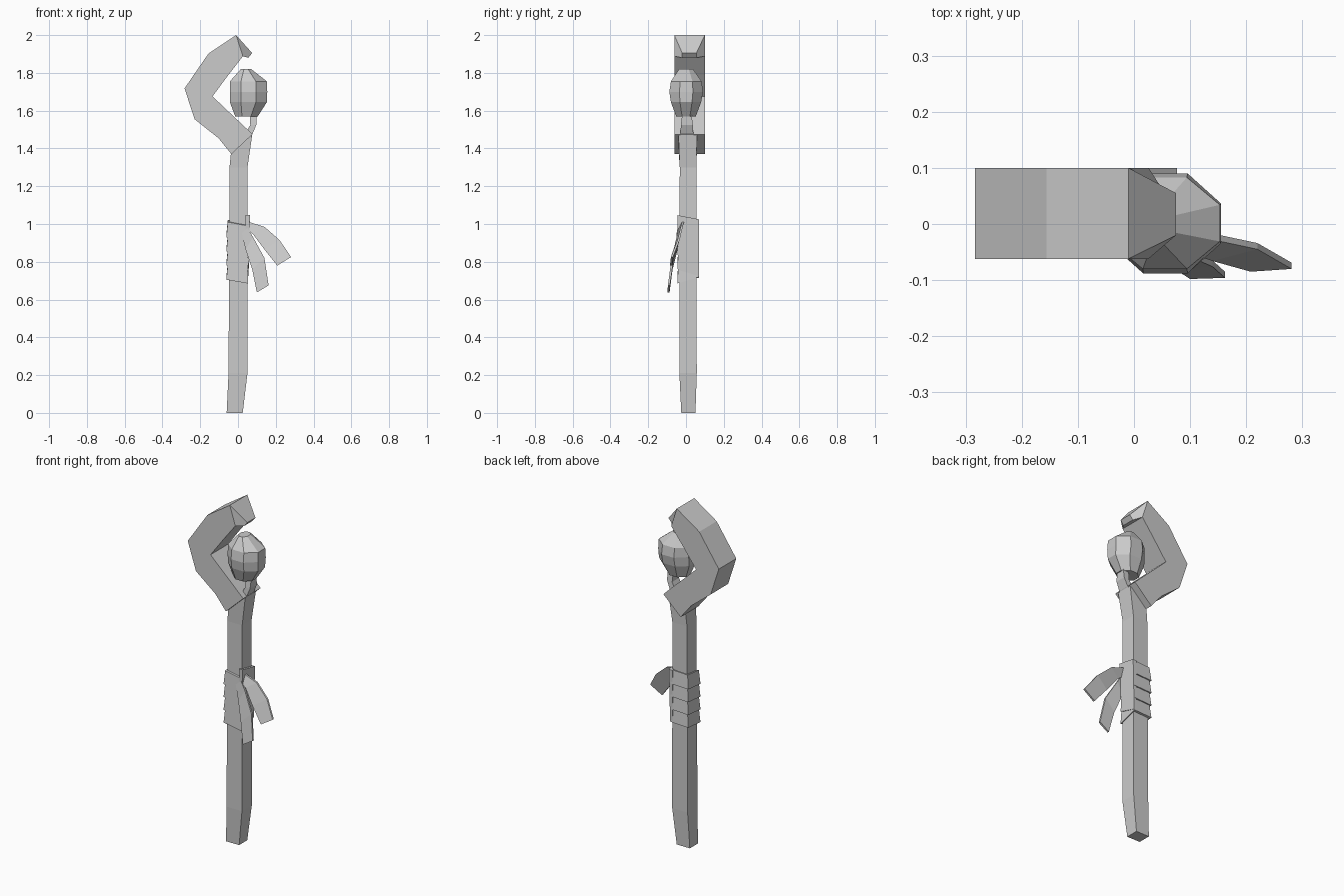
import bpy
import bmesh

cube = bpy.data.objects.get("Cube")
if cube:
    bpy.data.objects.remove(cube, do_unlink=True)

grey = bpy.data.materials.new("plain_grey")
grey.use_nodes = True
grey.diffuse_color = (0.6, 0.6, 0.6, 1)
grey.node_tree.nodes["Principled BSDF"].inputs["Base Color"].default_value = (0.6, 0.6, 0.6, 1)


def loft(name, rings):
    """Skin a list of equal-length point rings and cap both ends."""
    bm = bmesh.new()
    loops = [[bm.verts.new(p) for p in ring] for ring in rings]
    n = len(loops[0])
    for a, b in zip(loops, loops[1:]):
        for i in range(n):
            j = (i + 1) % n
            bm.faces.new((a[i], a[j], b[j], b[i]))
    bm.faces.new(loops[0])
    bm.faces.new(loops[-1])
    bmesh.ops.recalc_face_normals(bm, faces=bm.faces)
    mesh = bpy.data.meshes.new(name)
    bm.to_mesh(mesh)
    bm.free()
    mesh.materials.append(grey)
    obj = bpy.data.objects.new(name, mesh)
    bpy.context.collection.objects.link(obj)
    return obj


def box_ring(x0, x1, y0, y1, z, lift=(0, 0, 0, 0)):
    corners = ((x0, y0), (x1, y0), (x1, y1), (x0, y1))
    return [(x, y, z + d) for (x, y), d in zip(corners, lift)]


def octagon(x0, x1, y0, y1, z, cut=0.3):
    cx, cy = (x1 - x0) * cut, (y1 - y0) * cut
    return [(x0 + cx, y0, z), (x1 - cx, y0, z), (x1, y0 + cy, z), (x1, y1 - cy, z),
            (x1 - cx, y1, z), (x0 + cx, y1, z), (x0, y1 - cy, z), (x0, y0 + cy, z)]


def cross(outer, inner, y0, y1):
    """Four-point section across a flat bar, between an outer and an inner edge."""
    (xo, zo), (xi, zi) = outer, inner
    return [(xo, y0, zo), (xo, y1, zo), (xi, y1, zi), (xi, y0, zi)]


# Shaft, flared at the top and cut in at the foot
loft("shaft", [
    box_ring(-0.06, 0.025, -0.025, 0.05, 0),
    box_ring(-0.05, 0.05, -0.035, 0.057, 0.21),
    box_ring(-0.045, 0.05, -0.033, 0.055, 1.3),
    box_ring(-0.035, 0.075, -0.04, 0.058, 1.47, (-0.07, 0, 0, -0.07)),
])

# Crook head, a bent bar ending in a tapered tip
back, front = 0.1, -0.062
loft("crook", [
    cross((-0.035, 1.37), (0.077, 1.475), front, back),
    cross((-0.103, 1.454), (0.03, 1.52), front, back),
    cross((-0.23, 1.555), (-0.05, 1.595), front, back),
    cross((-0.283, 1.718), (-0.135, 1.676), front, back),
    cross((-0.156, 1.903), (-0.05, 1.79), front, back),
    cross((-0.01, 2.0), (0.026, 1.888), front, back),
    cross((0.075, 1.905), (0.055, 1.88), -0.02, 0.055),
])

# Faceted orb and the stem that carries it
loft("orb", [
    octagon(-0.015, 0.105, -0.052, 0.052, 1.57),
    octagon(-0.043, 0.153, -0.08, 0.08, 1.645),
    octagon(-0.043, 0.155, -0.088, 0.09, 1.7),
    octagon(-0.043, 0.153, -0.08, 0.083, 1.755),
    octagon(0.015, 0.07, -0.037, 0.037, 1.82),
])
loft("orb_stem", [
    box_ring(0.03, 0.07, -0.03, 0.04, 1.46),
    box_ring(0.065, 0.097, -0.027, 0.036, 1.525),
    box_ring(0.062, 0.1, -0.02, 0.03, 1.58),
])

# Grip wrapping: four slanted bands, each flaring towards its lower edge
slant = (0.01, -0.01, 0.025, 0.02)
for i in range(4):
    z = 0.695 + i * 0.075
    loft(f"grip_band_{i + 1}", [
        box_ring(-0.062, 0.054, -0.046, 0.069, z, slant),
        box_ring(-0.054, 0.051, -0.042, 0.062, z + 0.08, slant),
    ])

# Side panel of the wrapping
loft("grip_side_panel", [
    box_ring(0.04, 0.056, -0.036, 0.068, 0.74, (0.015, 0.015, -0.015, -0.015)),
    box_ring(0.04, 0.063, -0.046, 0.068, 1.035, (0.012, 0.012, -0.01, -0.01)),
])


def strip(name, upper, lower, thick=0.011):
    """Hanging cloth strip between two edges of (x, y, z) points."""
    loft(name, [[(a, b, c), (a, b + thick, c), (d, e + thick, f), (d, e, f)]
                for (a, b, c), (d, e, f) in zip(upper, lower)])


# Loose cloth ends
strip("long_cloth_end",
      [(0.05, -0.045, 0.98), (0.08, -0.05, 0.93), (0.14, -0.076, 0.82), (0.162, -0.096, 0.675)],
      [(0.02, -0.05, 0.95), (0.04, -0.055, 0.865), (0.075, -0.082, 0.76), (0.10, -0.098, 0.638)])
strip("short_cloth_end",
      [(0.06, -0.022, 1.01), (0.14, -0.028, 0.985), (0.22, -0.045, 0.915), (0.281, -0.08, 0.825)],
      [(0.04, -0.04, 0.975), (0.08, -0.045, 0.945), (0.14, -0.066, 0.865), (0.208, -0.085, 0.78)])
